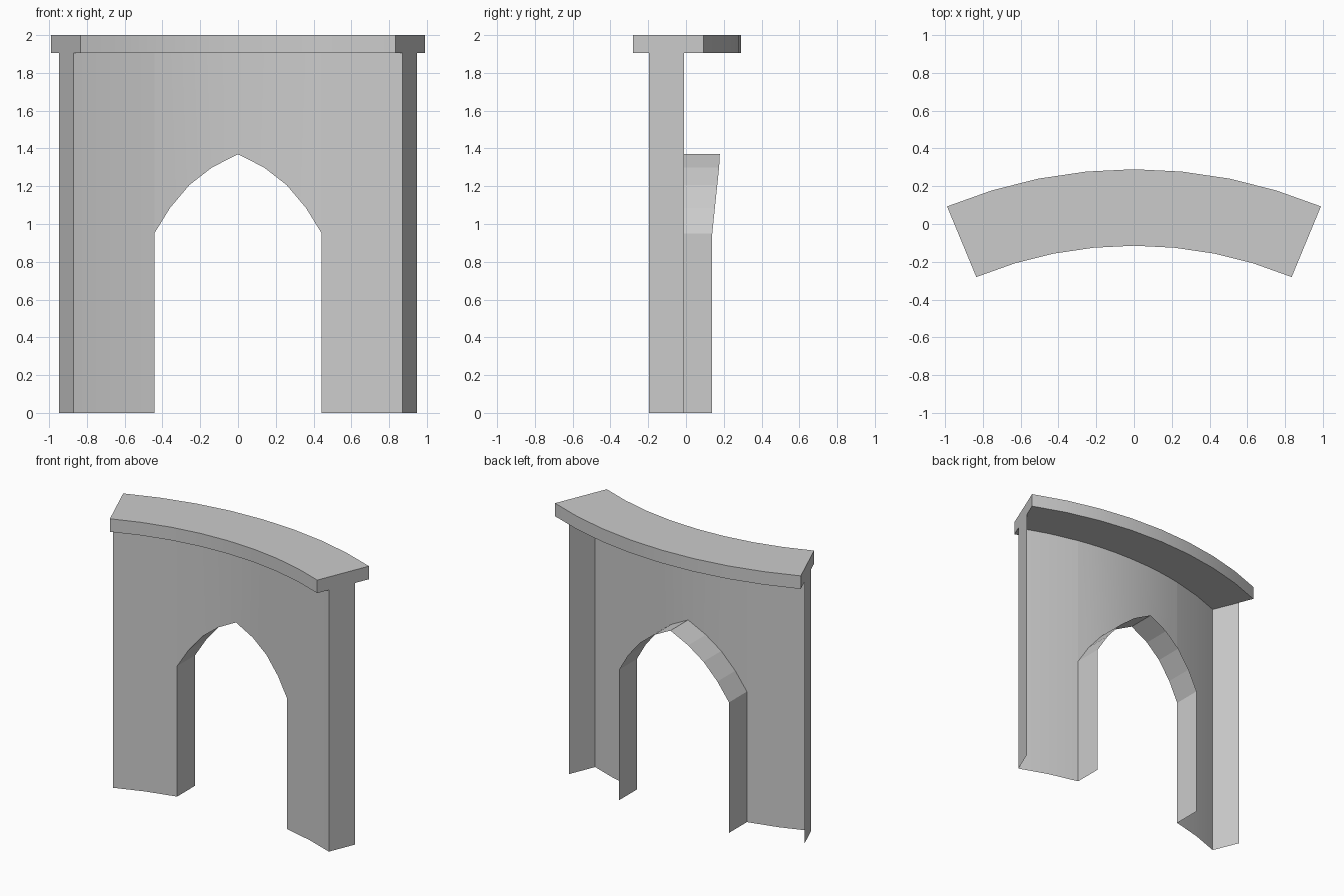
import bpy, bmesh, math

if "Cube" in bpy.data.objects:
    bpy.data.objects.remove(bpy.data.objects["Cube"], do_unlink=True)

CENTRE_Y = -2.297          # centre of the plan curve
HALF = math.radians(22.5)  # half of the swept angle
SEGS = 8
FRONT_R, BACK_R = 2.273, 2.476
CAP_IN, CAP_OUT = 2.182, 2.587
CAP_Z, TOP_Z = 1.905, 2.0

stone = bpy.data.materials.new("grey stone")
stone.use_nodes = True
grey = (0.6, 0.6, 0.6, 1)
stone.diffuse_color = grey
stone.node_tree.nodes["Principled BSDF"].inputs["Base Color"].default_value = grey


def polar(r, a, z):
    return (r * math.sin(a), CENTRE_Y + r * math.cos(a), z)


def on_curve(r, x, z):
    return (x, CENTRE_Y + math.sqrt(r * r - x * x), z)


def quad(bm, *points):
    bm.faces.new([bm.verts.new(p) for p in points])


def finish(name, bm, smooth):
    bmesh.ops.remove_doubles(bm, verts=bm.verts, dist=0.0005)
    mesh = bpy.data.meshes.new(name)
    bm.to_mesh(mesh)
    bm.free()
    mesh.materials.append(stone)
    obj = bpy.data.objects.new(name, mesh)
    bpy.context.collection.objects.link(obj)
    if smooth:
        bpy.ops.object.select_all(action='DESELECT')
        obj.select_set(True)
        bpy.context.view_layer.objects.active = obj
        bpy.ops.object.shade_smooth_by_angle(angle=math.radians(30))
    return obj


# Pointed arch outline, left to right
jamb = FRONT_R * math.sin(HALF / 2)
half_arch = [(jamb, 0.95), (0.36, 1.085), (0.257, 1.207), (0.14, 1.298)]
arch = [(-x, z) for x, z in half_arch] + [(0, 1.37)] + half_arch[::-1]

# Curved front wall: two piers, the panel over the arch, and the end returns
bm = bmesh.new()
pier = [FRONT_R * math.sin(HALF * i / 4) for i in (2, 3, 4)]
outline = [(x, 0) for x in pier]
runs = [[(-x, z) for x, z in outline[::-1]], arch, outline]
for run in runs:
    for (x0, z0), (x1, z1) in zip(run, run[1:]):
        quad(bm, on_curve(FRONT_R, x0, z0), on_curve(FRONT_R, x1, z1),
             on_curve(FRONT_R, x1, CAP_Z), on_curve(FRONT_R, x0, CAP_Z))
for a, r0, r1 in ((-HALF, BACK_R, FRONT_R), (HALF, FRONT_R, BACK_R)):
    quad(bm, polar(r0, a, 0), polar(r1, a, 0), polar(r1, a, CAP_Z), polar(r0, a, CAP_Z))
finish("curved_wall", bm, True)

# Faceted reveal running straight back through the opening
bm = bmesh.new()
path = [(-jamb, 0)] + arch + [(jamb, 0)]
for (x0, z0), (x1, z1) in zip(path, path[1:]):
    quad(bm, on_curve(FRONT_R, x0, z0), on_curve(BACK_R, x0, z0),
         on_curve(BACK_R, x1, z1), on_curve(FRONT_R, x1, z1))
finish("arch_reveal", bm, False)

# Overhanging curved coping: a section swept round the curve
bm = bmesh.new()
section = [(CAP_IN, CAP_Z), (CAP_OUT, CAP_Z), (CAP_OUT, TOP_Z), (CAP_IN, TOP_Z)]
angles = [HALF * (2 * i / SEGS - 1) for i in range(SEGS + 1)]
for a0, a1 in zip(angles, angles[1:]):
    for i, (r0, z0) in enumerate(section):
        r1, z1 = section[(i + 1) % len(section)]
        quad(bm, polar(r0, a0, z0), polar(r1, a0, z1),
             polar(r1, a1, z1), polar(r0, a1, z0))
for a in (-HALF, HALF):
    quad(bm, *[polar(r, a, z) for r, z in section])
bmesh.ops.remove_doubles(bm, verts=bm.verts, dist=0.0005)
bmesh.ops.recalc_face_normals(bm, faces=bm.faces)
finish("coping", bm, True)
